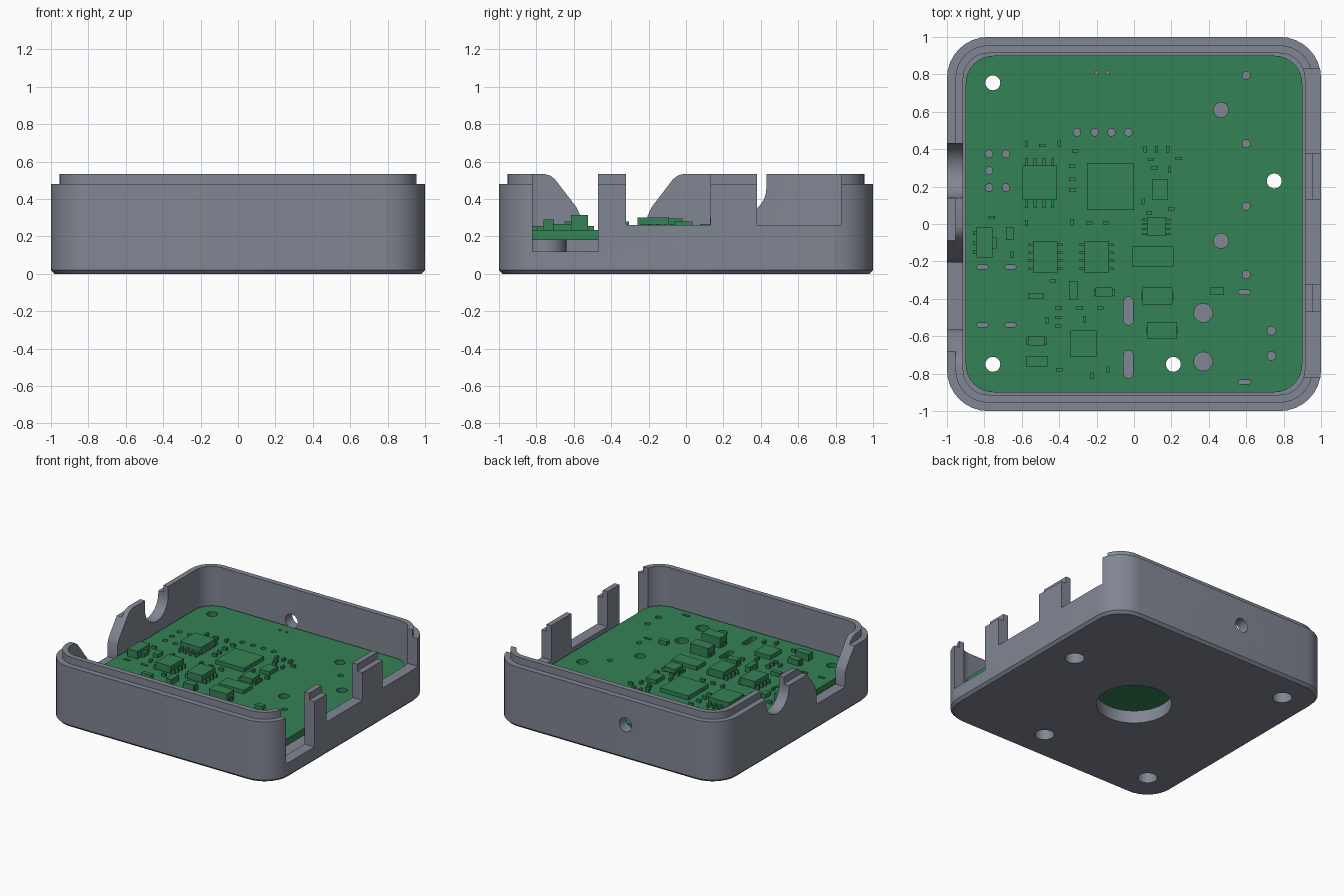
import bpy, bmesh
from math import cos, sin, pi, radians

if "Cube" in bpy.data.objects:
    bpy.data.objects.remove(bpy.data.objects["Cube"], do_unlink=True)


def make_material(name, colour):
    mat = bpy.data.materials.new(name)
    mat.use_nodes = True
    mat.diffuse_color = colour
    mat.node_tree.nodes["Principled BSDF"].inputs["Base Color"].default_value = colour
    return mat


GREY = make_material("slate grey plastic", (.22, .24, .29, 1))
GREEN = make_material("circuit green", (.035, .225, .093, 1))


def rounded_rect(cx, cy, hx, hy, r, steps=8):
    """Outline of a rounded rectangle; a circle when hx = hy = r."""
    points = []
    for quarter, (sx, sy) in enumerate(((1, 1), (-1, 1), (-1, -1), (1, -1))):
        for i in range(steps + 1):
            a = (quarter + i / steps) * pi / 2
            p = (cx + sx * (hx - r) + r * cos(a), cy + sy * (hy - r) + r * sin(a))
            if not points or max(abs(p[0] - points[-1][0]), abs(p[1] - points[-1][1])) > 1e-5:
                points.append(p)
    first, last = points[0], points[-1]
    if max(abs(first[0] - last[0]), abs(first[1] - last[1])) < 1e-5:
        points.pop()
    return points


def circle(cx, cy, r):
    return rounded_rect(cx, cy, r, r, r, steps=7)


def rectangle(cx, cy, hx, hy):
    return [(cx - hx, cy - hy), (cx + hx, cy - hy), (cx + hx, cy + hy), (cx - hx, cy + hy)]


def loft(bm, rings):
    """Skin a closed solid through rings of 3D points."""
    loops = [[bm.verts.new(p) for p in ring] for ring in rings]
    n = len(loops[0])
    faces = [bm.faces.new(loops[0][::-1]), bm.faces.new(loops[-1])]
    for a, b in zip(loops, loops[1:]):
        for i in range(n):
            j = (i + 1) % n
            faces.append(bm.faces.new((a[i], a[j], b[j], b[i])))
    bmesh.ops.recalc_face_normals(bm, faces=faces)


def prism(bm, outline, low, high, axis="z"):
    place = {"x": lambda u, v, w: (w, u, v),
             "y": lambda u, v, w: (u, w, v),
             "z": lambda u, v, w: (u, v, w)}[axis]
    loft(bm, [[place(u, v, w) for u, v in outline] for w in (low, high)])


def make_object(name, bm, material, cutter=None):
    """Turn a bmesh into an object, optionally with holes cut out."""
    def link(label, source):
        mesh = bpy.data.meshes.new(label)
        source.to_mesh(mesh)
        source.free()
        made = bpy.data.objects.new(label, mesh)
        bpy.context.collection.objects.link(made)
        return made

    obj = link(name, bm)
    bpy.ops.object.select_all(action="DESELECT")
    bpy.context.view_layer.objects.active = obj
    obj.select_set(True)
    if cutter:
        tool = link(name + "_cutter", cutter)
        tool.hide_render = True
        mod = obj.modifiers.new("cut", "BOOLEAN")
        mod.operation, mod.solver, mod.object = "DIFFERENCE", "EXACT", tool
        bpy.ops.object.modifier_apply(modifier=mod.name)
        bpy.data.objects.remove(tool, do_unlink=True)
    obj.data.materials.clear()
    obj.data.materials.append(material)
    bpy.ops.object.shade_smooth_by_angle(angle=radians(30))
    return obj


FLOOR, BOARD_LOW, BOARD_TOP = .1, .18, .235
MOUNTS = ((-.755, .755), (.75, .23), (-.755, -.75), (.21, -.75))

# Tray: chamfered base, outer wall, stepped lip, inner wall and floor
tray = bmesh.new()
sections = ((.98, 0), (1, .02), (1, .48), (.955, .48), (.955, .535), (.913, .535), (.913, FLOOR))
loft(tray, [[(x, y, z) for x, y in rounded_rect(0, 0, h, h, h - .78)] for h, z in sections])

openings = bmesh.new()
# Connector openings in the +x wall
for y0, y1, sill in ((-.82, -.47, .12), (-.32, .13, .26), (.38, .83, .26)):
    prism(openings, [(y0, sill), (y1, sill), (y1, .7), (y0, .7)], .8, 1.1, "x")
# Flared plug notch in the -x wall
half_notch = [(.18, .2), (.18, .31), (.2, .355), (.315, .505), (.34, .525), (.375, .535), (.375, .7)]
notch = [(-.385 + d, z) for d, z in half_notch] + [(-.385 - d, z) for d, z in half_notch[::-1]]
prism(openings, notch, -1.1, -.8, "x")
# Round cable slot in the -x wall
cable = [(.285 + .145 * cos(pi + i * pi / 16), .46 + .145 * sin(pi + i * pi / 16)) for i in range(17)]
prism(openings, cable + [(.43, .7), (.14, .7)], -1.1, -.8, "x")
# Indicator hole in the back wall, vent and screw holes in the floor
prism(openings, circle(-.17, .275, .055), .8, 1.1, "y")
prism(openings, rounded_rect(0, 0, .27, .27, .27, 14), -.1, .15)
for x, y in MOUNTS:
    prism(openings, circle(x, y, .07), -.1, .15)
make_object("tray", tray, GREY, openings)

# Standoffs under the board
posts, bores = bmesh.new(), bmesh.new()
for x, y in MOUNTS:
    prism(posts, circle(x, y, .11), FLOOR, BOARD_LOW)
    prism(bores, circle(x, y, .04), 0, .3)
make_object("standoffs", posts, GREY, bores)

# Circuit board with drilled holes and slots
board, drills = bmesh.new(), bmesh.new()
prism(board, rounded_rect(0, 0, .9, .9, .15), BOARD_LOW, BOARD_TOP)


def drill(x, y, hx, hy=None):
    hy = hy or hx
    prism(drills, rounded_rect(x, y, hx, hy, min(hx, hy), 5), 0, .4)


for x, y in MOUNTS + ((.465, .61), (.465, -.09)):
    drill(x, y, .04)
for y in (-.475, -.735):
    drill(.37, y, .05)
for x in (-.305, -.21, -.12, -.03):
    drill(x, .49, .02)
for y in (.795, .43, .095, -.27):
    drill(.6, y, .021)
for x, y in ((-.775, .375), (-.685, .375), (-.775, .285), (-.775, .195), (-.685, .195)):
    drill(x, y, .02)
for y in (-.57, -.705):
    drill(.735, y, .023)
for x in (-.2, -.14):
    drill(x, .81, .01)
for x in (-.81, -.66):
    for y in (-.23, -.54):
        drill(x, y, .03, .01)
for y in (-.365, -.845):
    drill(.59, y, .033, .011)
for y in (-.465, -.75):
    drill(-.03, y, .025, .075)
make_object("circuit_board", board, GREEN, drills)


def block(bm, x, y, hx, hy, height, lift=0):
    prism(bm, rectangle(x, y, hx, hy), BOARD_TOP + lift, BOARD_TOP + height)


# Leaded chips: body plus two rows of four pins
chips, pins = bmesh.new(), bmesh.new()
for x, y, hx, hy, pitch, height, sideways in (
        (-.505, .22, .092, .092, .047, .065, False), (-.475, -.175, .066, .083, .043, .065, True),
        (-.2, -.175, .066, .083, .043, .065, True), (.12, -.015, .05, .05, .026, .045, True)):
    block(chips, x, y, hx, hy, height, .008)
    for i in range(4):
        d = (i - 1.5) * pitch
        for side in (-1, 1):
            if sideways:
                block(pins, x + side * (hx + .012), y + d, .014, pitch / 6, height / 2)
            else:
                block(pins, x + d, y + side * (hx + .02), pitch / 6, .022, height / 2)
make_object("leaded_chips", chips, GREEN)

# Regulator and diodes: tabs at the ends of the bodies
for y in (-.15, -.1, -.05):
    block(pins, -.85, y, .012, .01, .03)
block(pins, -.75, -.1, .015, .03, .03)
for x, y, reach in ((.125, -.385, .086), (.15, -.57, .086), (-.16, -.365, .055), (-.52, -.625, .055)):
    block(pins, x, y, reach, .018, .03)
make_object("pins", pins, GREEN)

bodies = bmesh.new()
for x, y, hx, hy, height in (
        (-.8, -.1, .043, .08, .06), (.125, -.385, .08, .045, .075), (.15, -.57, .08, .045, .08),
        (-.325, -.355, .022, .05, .045), (-.16, -.365, .045, .025, .045), (-.52, -.625, .045, .025, .045),
        (-.52, -.735, .057, .028, .055), (-.525, -.385, .042, .017, .03), (-.665, -.05, .02, .035, .03),
        (.445, -.36, .035, .02, .03), (.1, -.175, .11, .055, .03)):
    block(bodies, x, y, hx, hy, height)
make_object("power_parts", bodies, GREEN)

# Flat leadless chips
flat = bmesh.new()
for x, y, hx, hy in ((-.125, .2, .125, .125), (.14, .185, .043, .055), (-.27, -.64, .07, .07)):
    block(flat, x, y, hx, hy, .032)
make_object("flat_chips", flat, GREEN)

# Tiny passives, lying along x or along y
passives = bmesh.new()
along_x = ((-.49, .42), (-.315, .39), (-.33, .31), (-.33, .24), (-.33, .18), (.09, .345), (.24, .35),
           (.11, .3), (.2, .08), (.08, .06), (-.24, .005), (-.15, .005), (-.76, .035), (-.435, -.305),
           (-.405, -.45), (-.405, -.5), (-.405, -.545), (-.29, -.45), (-.18, -.45), (-.4, -.78))
along_y = ((-.575, .43), (-.4, .43), (.06, .4), (.12, .4), (.18, .4), (.19, .29), (.05, .12), (-.33, .01),
           (-.575, .005), (-.65, -.165), (-.465, -.515), (-.265, -.51), (-.225, -.81), (-.14, -.78))
for spots, hx, hy in ((along_x, .017, .009), (along_y, .009, .017)):
    for x, y in spots:
        block(passives, x, y, hx, hy, .022)
make_object("passives", passives, GREEN)
